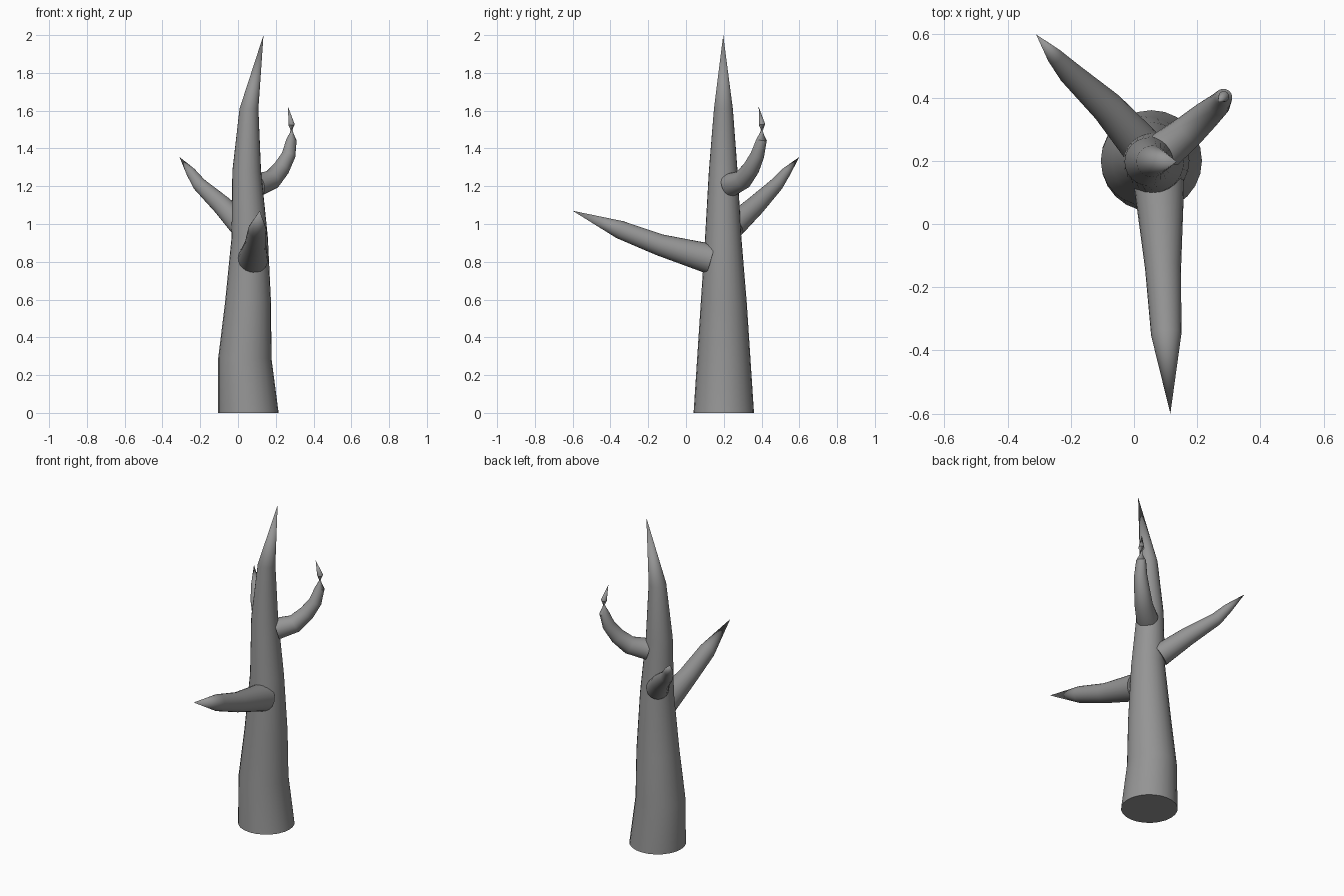
import bpy, math
from mathutils import Vector

if "Cube" in bpy.data.objects:
    bpy.data.objects.remove(bpy.data.objects["Cube"])

bark = bpy.data.materials.new("grey bark")
bark.diffuse_color = (0.3, 0.3, 0.3, 1)
bark.use_nodes = True
bark.node_tree.nodes["Principled BSDF"].inputs["Base Color"].default_value = bark.diffuse_color


def limb(name, path, sides=24, level=False):
    """Tapered tube through (x, y, z, radius) stations, ending in a point."""
    pts = [Vector(p[:3]) for p in path]
    n = len(pts)
    verts, faces = [], []
    for i in range(n - 1):
        if level:
            u, v = Vector((1, 0, 0)), Vector((0, 1, 0))
        else:
            before = (pts[i] - pts[i - 1]).normalized() if i else Vector()
            d = (before + (pts[i + 1] - pts[i]).normalized()).normalized()
            u = Vector((-d.y, d.x, 0)).normalized()
            v = d.cross(u)
        for k in range(sides):
            a = 2 * math.pi * k / sides
            verts.append(pts[i] + path[i][3] * (u * math.cos(a) + v * math.sin(a)))
    verts.append(pts[-1])
    for i in range(n - 1):
        for k in range(sides):
            a, b = i * sides + k, i * sides + (k + 1) % sides
            if i < n - 2:
                faces.append((a, b, b + sides, a + sides))
            else:
                faces.append((a, b, len(verts) - 1))
    faces.append(tuple(reversed(range(sides))))
    mesh = bpy.data.meshes.new(name)
    mesh.from_pydata(verts, [], faces)
    mesh.materials.append(bark)
    obj = bpy.data.objects.new(name, mesh)
    bpy.context.collection.objects.link(obj)
    bpy.ops.object.select_all(action='DESELECT')
    obj.select_set(True)
    bpy.context.view_layer.objects.active = obj
    bpy.ops.object.shade_smooth_by_angle(angle=math.radians(40))
    return obj


# Trunk with horizontal rings
limb("trunk", [(0.055, 0.2, 0, 0.16), (0.036, 0.2, 0.29, 0.141),
               (0.053, 0.2, 0.58, 0.122), (0.062, 0.197, 0.93, 0.096),
               (0.046, 0.197, 1.28, 0.076), (0.058, 0.198, 1.61, 0.05),
               (0.135, 0.197, 2.0, 0)], level=True)

# Branches, starting just inside the trunk
limb("front_branch", [(0.079, 0.13, 0.815, 0.08), (0.092, -0.14, 0.89, 0.057),
                      (0.102, -0.35, 0.97, 0.048), (0.115, -0.6, 1.07, 0)])
limb("left_branch", [(0.02, 0.25, 0.99, 0.065), (-0.085, 0.37, 1.1, 0.052),
                     (-0.205, 0.48, 1.21, 0.037), (-0.25, 0.53, 1.275, 0.026),
                     (-0.31, 0.6, 1.355, 0)])
limb("right_branch", [(0.1, 0.235, 1.207, 0.062), (0.18, 0.3, 1.235, 0.052),
                      (0.23, 0.345, 1.295, 0.045), (0.268, 0.378, 1.365, 0.037),
                      (0.283, 0.4, 1.445, 0.028), (0.284, 0.403, 1.525, 0.017),
                      (0.265, 0.385, 1.62, 0)])
